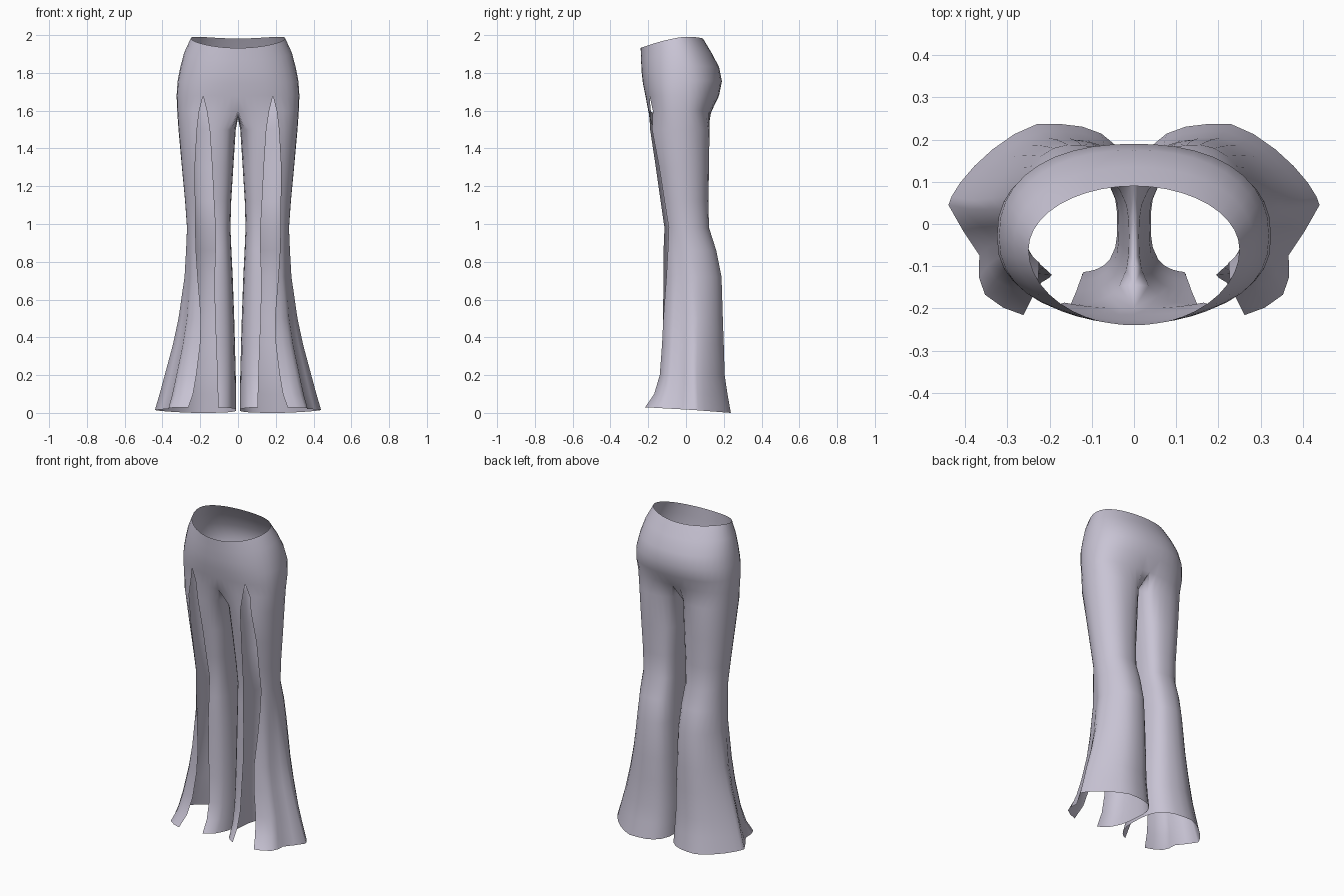
import bpy, bmesh, math

if "Cube" in bpy.data.objects:
    bpy.data.objects.remove(bpy.data.objects["Cube"], do_unlink=True)

# Hip rows: height, half width, front, back, widest y, slit inner x, slit outer x
HIPS = [
    (2.0, .25, -.24, .09, -.06, .145, .145),
    (1.92, .285, -.238, .135, -.045, .16, .16),
    (1.84, .305, -.235, .175, -.035, .17, .17),
    (1.76, .32, -.228, .19, -.03, .18, .18),
    (1.68, .325, -.215, .175, -.03, .185, .185),
    (1.6, .322, -.2, .137, -.03, .165, .205),
]
# Leg rows: height, inner x, outer x, front, back, widest y, slit inner x, slit outer x
LEGS = [
    (1.5, .012, .315, -.19, .124, -.03, .15, .217),
    (1.3, .025, .297, -.16, .122, -.02, .137, .228),
    (1.12, .036, .28, -.135, .118, -.01, .128, .226),
    (.98, .04, .27, -.115, .122, 0, .12, .225),
    (.86, .035, .275, -.12, .16, .02, .12, .222),
    (.72, .028, .283, -.12, .188, .03, .125, .213),
    (.5, .02, .315, -.123, .195, .035, .122, .195),
    (.36, .016, .345, -.128, .2, .035, .115, .2),
    (.2, .012, .388, -.14, .205, .035, .11, .22),
    (.1, .01, .415, -.17, .22, .04, .107, .238),
    (.015, .01, .44, -.22, .238, .045, .105, .262),
]
SEAM = -.85          # where the leg panels meet the inner wall
INNER_POWER = 3      # squareness of the inner half of a leg


def spread(start, end, steps):
    return [start + (end - start) * i / steps for i in range(steps + 1)]


def clamp(value):
    return max(0.0, min(1.0, value))


class Section:
    """One horizontal cross-section of the right-hand half of the cloth."""

    def __init__(self, z, xi, xo, front, back, wide, s1, s2, hip):
        self.z, self.front, self.back, self.wide, self.hip = z, front, back, wide, hip
        self.cx = 0 if hip else (xi + xo) / 2
        self.rx = xo - self.cx
        self.seam = 0 if hip else SEAM
        self.u1, self.u2 = (s1 - self.cx) / self.rx, (s2 - self.cx) / self.rx
        self.flare = clamp((.95 - z) / .95)

    def place(self, u, v):
        y = self.wide + v * (self.back - self.wide if v > 0 else self.wide - self.front)
        z = self.z
        if self.hip:                                   # waist dips at the front
            rise = clamp((z - 1.68) / .32)
            z -= rise * (.068 * ((1 - v) / 2) ** 2 * (v < .3) + .018 * max(0, v) ** 2)
            if v >= .3:
                z -= rise * .068 * ((1 - v) / 2) ** 2
        elif z < .05:                                  # hem drops at the back
            z -= .015 * v
        return (self.cx + self.rx * u, y, z)

    def at(self, u, side):
        """Point on the front (side -1) or back (side 1) of the outline."""
        if self.hip:
            p = 2 + .5 * clamp((2 - self.z) / .4)
        elif u < 0:
            p = INNER_POWER
        else:
            p = 2 - .65 * self.flare if side > 0 else 2
        v = side * max(0, 1 - abs(u) ** p) ** (1 / p)
        if side < 0 and u > 0:                         # fold in front of the outer seam
            fold = clamp(1 - abs(math.degrees(math.asin(min(1, u))) - 65) / 25)
            u -= fold * self.flare * .055 / self.rx
        return self.place(u, v)

    def inner_panel(self):
        return [self.at(u, -1) for u in spread(self.seam, self.u1, 5)]

    def outer_panel(self):
        quarter = math.pi / 2
        front = spread(math.asin(self.u2), quarter, 6)
        rear = spread(quarter, math.asin(self.seam), 10)
        return ([self.at(math.sin(a), -1) for a in front]
                + [self.at(math.sin(a), 1) for a in rear[1:]])

    def inner_wall(self):
        if self.hip:                                   # crotch saddle on the centre line
            return [(0, y, self.z - .04 * (1 - w * w))
                    for y, w in zip(spread(self.back, self.front, 6), spread(1, -1, 6))]
        limit = (1 - abs(SEAM) ** INNER_POWER) ** (1 / INNER_POWER)
        return [self.place(-(1 - abs(v) ** INNER_POWER) ** (1 / INNER_POWER), v)
                for v in spread(limit, -limit, 6)]


def add_panel(bm, rows):
    grid = [[bm.verts.new(co) for co in row] for row in rows]
    for top, low in zip(grid, grid[1:]):
        for j in range(len(top) - 1):
            bm.faces.new((top[j], low[j], low[j + 1], top[j + 1]))


hips = [Section(z, 0, *rest, hip=True) for z, *rest in HIPS]
legs = [Section(*row, hip=False) for row in LEGS]

# Half of the garment: slit front panels, wrap-round panel and inner leg
bm = bmesh.new()
add_panel(bm, [s.inner_panel() for s in hips + legs])
add_panel(bm, [s.outer_panel() for s in hips + legs])
add_panel(bm, [s.inner_wall() for s in hips[-1:] + legs])
bmesh.ops.remove_doubles(bm, verts=bm.verts[:], dist=.0005)
mesh = bpy.data.meshes.new("flared_trousers")
bm.to_mesh(mesh)
bm.free()
trousers = bpy.data.objects.new("flared_trousers", mesh)
bpy.context.collection.objects.link(trousers)

# Mirror to the other leg
mirror = trousers.modifiers.new("mirror", 'MIRROR')
mirror.use_axis[0] = True
mirror.merge_threshold = .001

# Cloth colour
cloth = bpy.data.materials.new("lavender_grey_cloth")
cloth.use_nodes = True
colour = (.58, .55, .66, 1)
cloth.diffuse_color = colour
cloth.node_tree.nodes["Principled BSDF"].inputs["Base Color"].default_value = colour
mesh.materials.append(cloth)

bpy.ops.object.select_all(action='DESELECT')
trousers.select_set(True)
bpy.context.view_layer.objects.active = trousers
bpy.ops.object.shade_smooth_by_angle(angle=math.radians(50))
